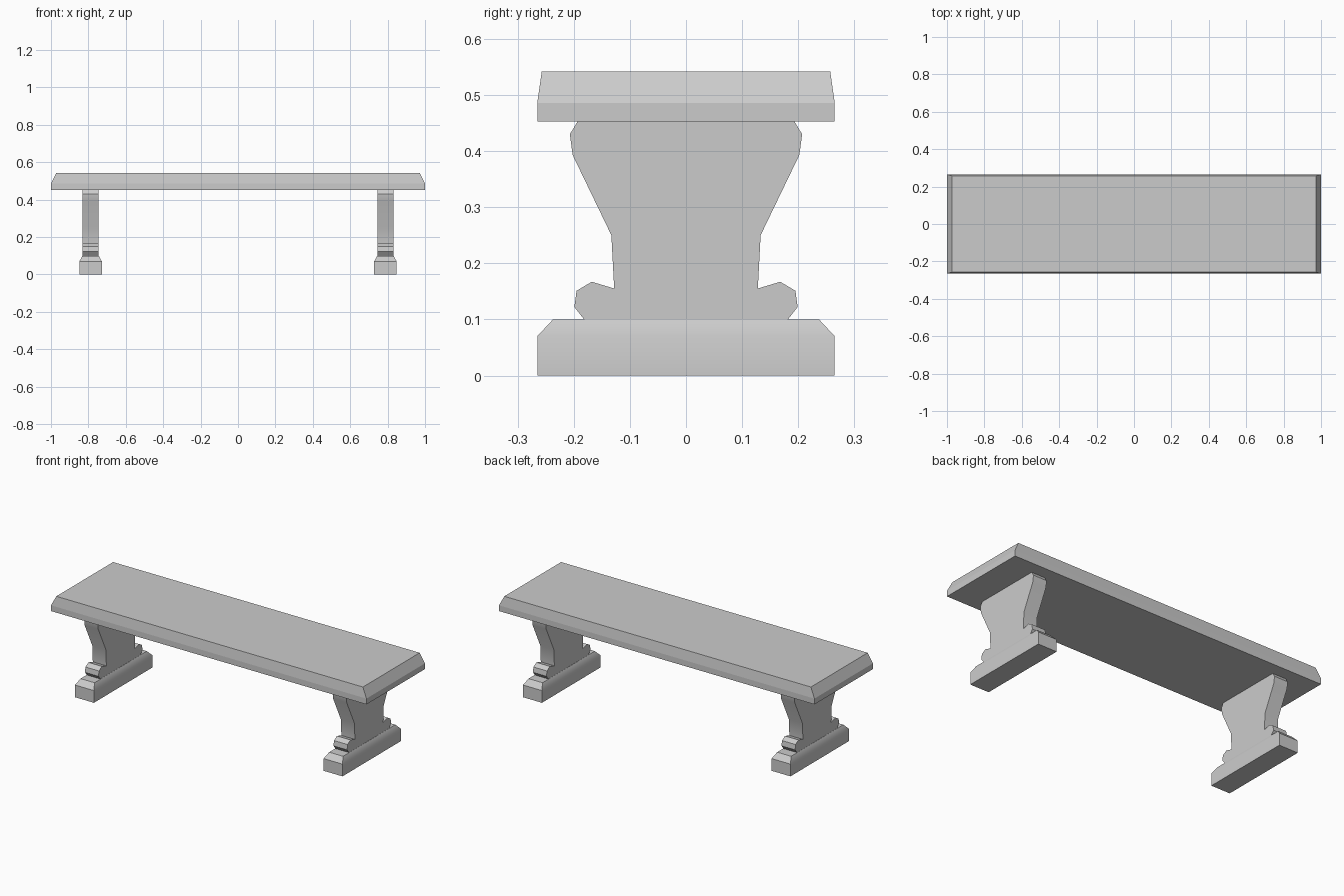
import bpy, bmesh

if "Cube" in bpy.data.objects:
    bpy.data.objects.remove(bpy.data.objects["Cube"])

def finish(name, bm, smooth=None):
    bmesh.ops.recalc_face_normals(bm, faces=bm.faces)
    mesh = bpy.data.meshes.new(name)
    bm.to_mesh(mesh)
    bm.free()
    ob = bpy.data.objects.new(name, mesh)
    bpy.context.collection.objects.link(ob)
    if smooth:
        bpy.ops.object.select_all(action='DESELECT')
        ob.select_set(True)
        bpy.context.view_layer.objects.active = ob
        bpy.ops.object.shade_smooth_by_angle(angle=smooth)
    return ob

def tapered_slab(name, cx, layers, smooth=None):
    """Stack of rectangles (half x, half y, z) skinned into a closed slab."""
    bm = bmesh.new()
    rings = [[bm.verts.new((cx + sx * hx, sy * hy, z))
              for sx, sy in ((-1, -1), (1, -1), (1, 1), (-1, 1))]
             for hx, hy, z in layers]
    for a, b in zip(rings, rings[1:]):
        for i in range(4):
            j = (i + 1) % 4
            bm.faces.new((a[i], a[j], b[j], b[i]))
    bm.faces.new(rings[0])
    bm.faces.new(rings[-1])
    return finish(name, bm, smooth)

def profile_post(name, cx, half_w, half_profile, smooth=None):
    """Mirrored y-z outline extruded along x."""
    outline = half_profile + [(-y, z) for y, z in reversed(half_profile)]
    bm = bmesh.new()
    face = bm.faces.new([bm.verts.new((cx - half_w, y, z)) for y, z in outline])
    ext = bmesh.ops.extrude_face_region(bm, geom=[face])['geom']
    moved = [v for v in ext if isinstance(v, bmesh.types.BMVert)]
    bmesh.ops.translate(bm, verts=moved, vec=(2 * half_w, 0, 0))
    return finish(name, bm, smooth)

# Seat plank with bevelled upper edges
tapered_slab("seat", 0, [(1, 0.265, 0.453), (1, 0.265, 0.486), (0.972, 0.257, 0.542)])

# Scrolled trestle outline, one half, bottom to top
half = [(0.180, 0.098), (0.199, 0.122), (0.195, 0.151), (0.168, 0.167),
        (0.128, 0.155), (0.133, 0.25), (0.202, 0.393), (0.207, 0.43), (0.193, 0.453)]

# Two trestle legs, each a foot and a post
for side, cx in (("left", -0.788), ("right", 0.788)):
    tapered_slab(side + "_foot", cx, [(0.06, 0.265, 0), (0.06, 0.265, 0.07),
                                      (0.044, 0.237, 0.1)], 0.6)
    profile_post(side + "_post", cx, 0.043, half, 0.6)
